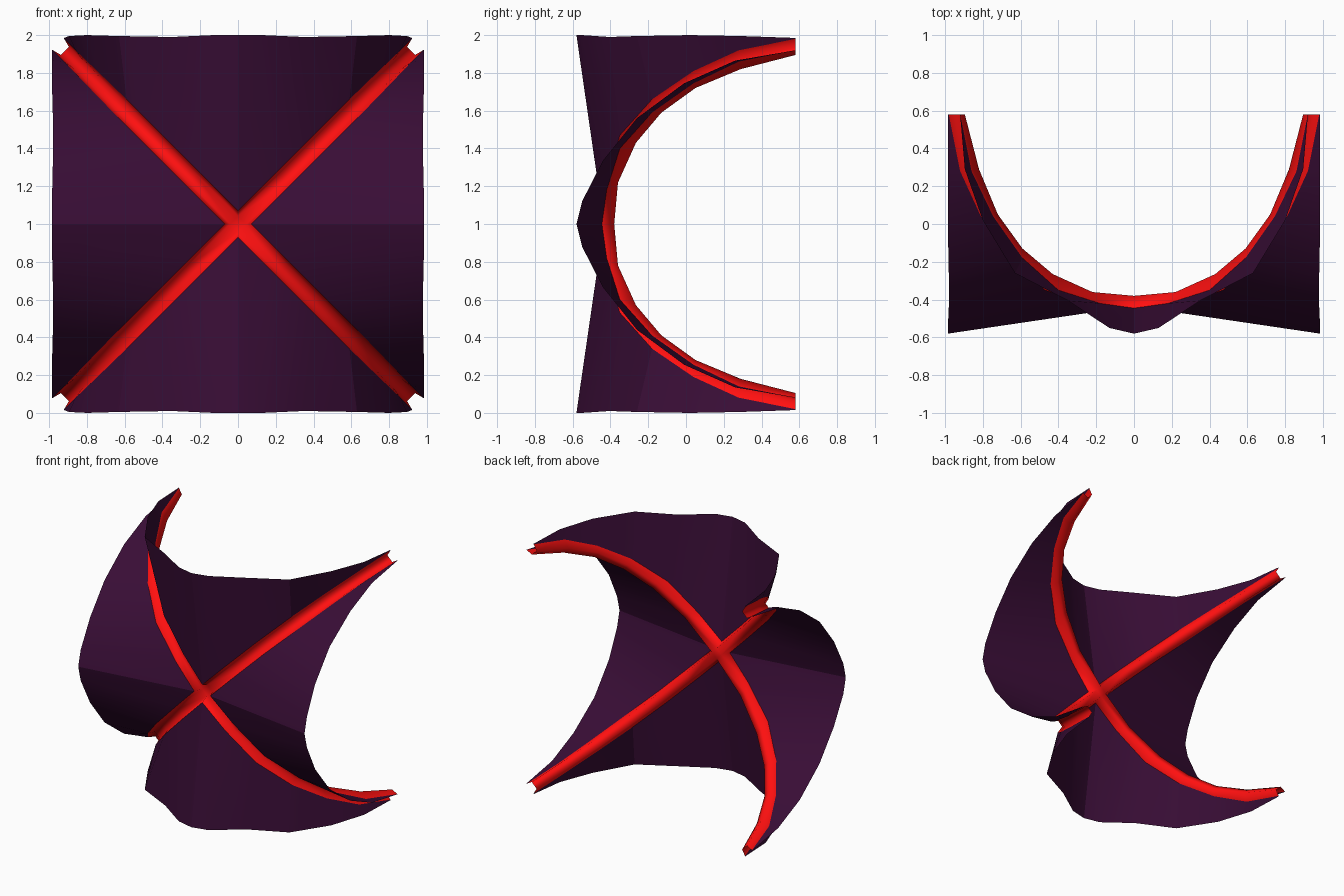
import bpy, bmesh, math

if "Cube" in bpy.data.objects:
    bpy.data.objects.remove(bpy.data.objects["Cube"])

# Stations along one rib: sheet/rib seam, rib inner ridge, free edges of the panels
seam = [(0, .07, -.445), (.18, .25, -.42), (.40, .47, -.35), (.59, .66, -.18),
        (.745, .81, .04), (.86, .92, .28), (.92, .98, .58)]
ridge = [(0, -.38), (.22, -.36), (.43, -.265), (.59, -.13), (.72, .05), (.82, .29), (.895, .58)]
edge_tb = [(0, -.58, 1), (.13, -.55, 1), (.35, -.405, .99), (.63, -.26, .995),
           (.80, .02, 1), (.895, .29, .995), (.92, .58, .985)]
edge_lr = [(0, -.58, .985), (.12, -.55, .985), (.335, -.44, .98), (.56, -.26, .98),
           (.745, -.01, .985), (.865, .26, .985), (.92, .58, .985)]


def turn(p, q):
    """Rotate a point by q quarter turns about the y axis, then lift to stand on z = 0."""
    x, y, z = p
    for _ in range(q):
        x, z = z, -x
    return (x, y, z + 1)


def material(name, color):
    m = bpy.data.materials.new(name)
    m.diffuse_color = color
    m.use_nodes = True
    m.node_tree.nodes["Principled BSDF"].inputs["Base Color"].default_value = m.diffuse_color
    return m


def make(name, faces, mat, angle):
    bm = bmesh.new()
    for f in faces:
        bm.faces.new([bm.verts.new(p) for p in f])
    bmesh.ops.remove_doubles(bm, verts=bm.verts, dist=.0005)
    bmesh.ops.recalc_face_normals(bm, faces=bm.faces)
    me = bpy.data.meshes.new(name)
    bm.to_mesh(me)
    bm.free()
    ob = bpy.data.objects.new(name, me)
    bpy.context.collection.objects.link(ob)
    me.materials.append(mat)
    bpy.context.view_layer.objects.active = ob
    ob.select_set(True)
    bpy.ops.object.shade_smooth_by_angle(angle=math.radians(angle))
    ob.select_set(False)


purple = material("purple", (.04, .004, .036, 1))
red = material("red", (1, .005, .005, 1))

# Four curved panels, each strip running from the rib seam out to the free edge
for q, side in enumerate(("top", "right", "bottom", "left")):
    faces = []
    for s in (1, -1):
        inner = [turn((s * x, y, z), q) for x, z, y in seam]
        outer = [turn((s * x, y, z), q) for x, y, z in (edge_lr if q % 2 else edge_tb)]
        for k in range(len(seam) - 1):
            faces.append([inner[k], inner[k + 1], outer[k + 1], outer[k]])
    make(side + "_panel", faces, purple, 20)

# Crossed channel ribs with a rounded groove open to the front
faces = []
for q in range(4):
    rows = []
    for (x, z, y), (r, ry) in zip(seam, ridge):
        w = r + .042
        rows.append([turn(p, q) for p in ((x, y, z), (r, ry, w), (w, ry, r), (z, y, x))])
    for a, b in zip(rows, rows[1:]):
        for i in range(3):
            faces.append([a[i], b[i], b[i + 1], a[i + 1]])
# Floor where the grooves meet
faces.append([turn((0, -.38, .042), q) for q in range(4)])
make("crossed_ribs", faces, red, 100)
